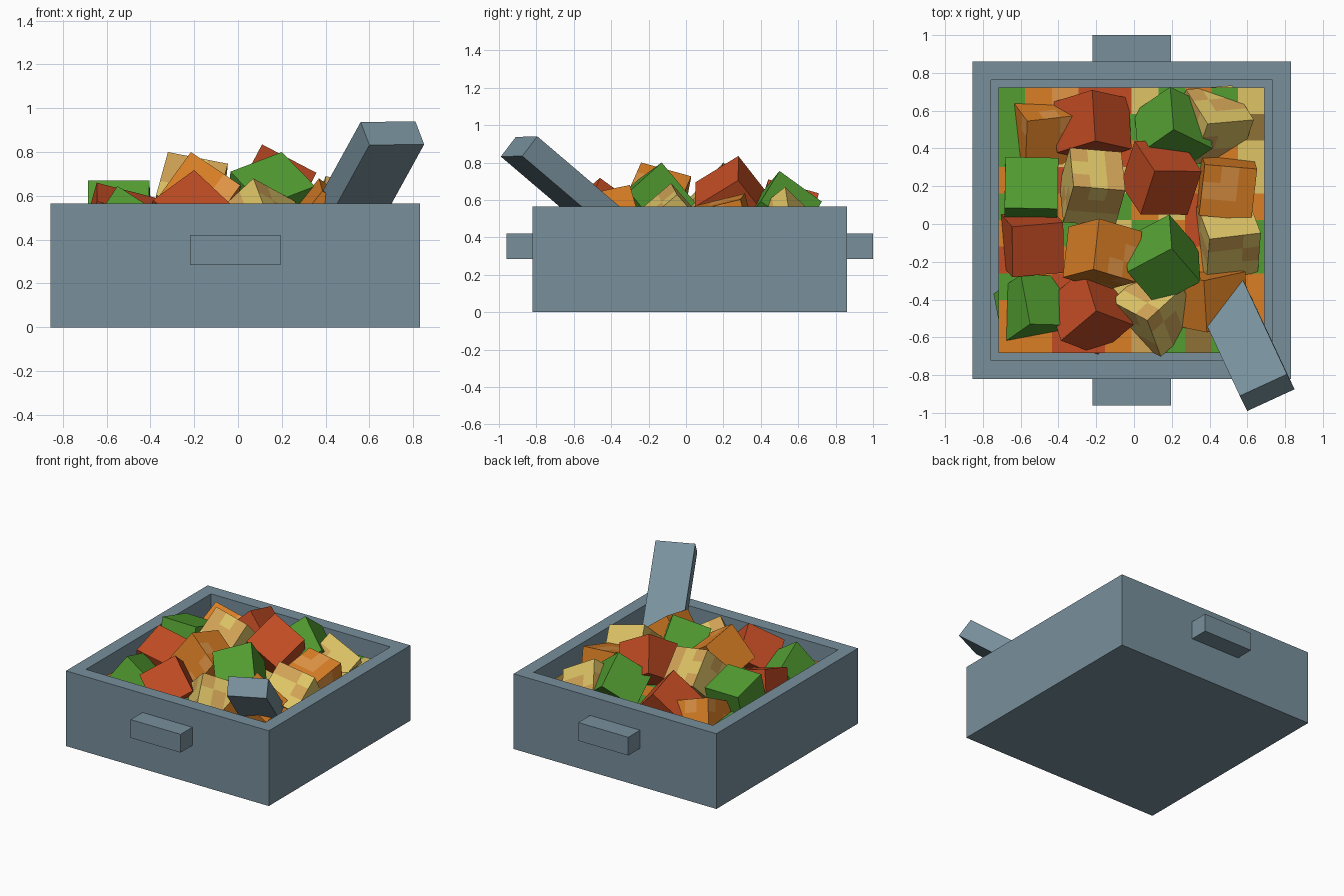
import bpy, bmesh, math, random
from mathutils import Vector

if "Cube" in bpy.data.objects:
    bpy.data.objects.remove(bpy.data.objects["Cube"])

random.seed(4)


def linear(c):
    c /= 255
    return c / 12.92 if c <= 0.04045 else ((c + 0.055) / 1.055) ** 2.4


def material(name, rgb):
    m = bpy.data.materials.new(name)
    m.diffuse_color = [linear(c) for c in rgb] + [1]
    m.use_nodes = True
    m.node_tree.nodes["Principled BSDF"].inputs["Base Color"].default_value = m.diffuse_color
    return m


STEEL = material("blue_grey_steel", (120, 144, 156))
MATS = {
    "G": material("green", (83, 157, 49)),
    "R": material("red", (194, 76, 36)),
    "O": material("orange", (218, 127, 37)),
    "L": material("light_orange", (226, 150, 70)),
    "T": material("pale_tan", (222, 196, 102)),
    "D": material("tan", (208, 163, 86)),
    "B": material("brown", (143, 113, 55)),
}


def finish(name, bm, mats):
    bmesh.ops.recalc_face_normals(bm, faces=bm.faces)
    me = bpy.data.meshes.new(name)
    bm.to_mesh(me)
    bm.free()
    for m in mats:
        me.materials.append(m)
    ob = bpy.data.objects.new(name, me)
    bpy.context.collection.objects.link(ob)
    return ob


def block(corner, a, b, c):
    """Box spanned by three edge vectors from one corner."""
    bm = bmesh.new()
    bmesh.ops.create_cube(bm, size=1)
    for v in bm.verts:
        u = v.co + Vector((0.5, 0.5, 0.5))
        v.co = corner + a * u.x + b * u.y + c * u.z
    return bm


def box(lo, hi):
    lo, d = Vector(lo), Vector(hi) - Vector(lo)
    return block(lo, Vector((d.x, 0, 0)), Vector((0, d.y, 0)), Vector((0, 0, d.z)))


# Pan: box with its top inset and pushed down into a cavity
bm = box((-0.855, -0.82, 0), (0.83, 0.86, 0.565))
bm.normal_update()
top = max(bm.faces, key=lambda f: f.calc_center_median().z)
bmesh.ops.inset_region(bm, faces=[top], thickness=0.138)
low = bmesh.ops.extrude_face_region(bm, geom=[top])["geom"]
bmesh.ops.translate(bm, verts=[v for v in low if isinstance(v, bmesh.types.BMVert)],
                    vec=(0, 0, -0.42))
bmesh.ops.delete(bm, geom=[top], context="FACES_ONLY")
finish("pan", bm, [STEEL])

# Handles front and back
for name, y0, y1 in (("front_handle", -0.96, -0.815), ("back_handle", 0.855, 1.0)):
    finish(name, box((-0.22, y0, 0.285), (0.195, y1, 0.422)), [STEEL])

# Serving spoon handle leaning over the front right corner
finish("spoon_handle", block(Vector((0.60, -0.99, 0.832)), Vector((0.25, 0.115, 0.003)),
                             Vector((-0.04, 0.08, 0.105)), Vector((-0.30, 0.64, -0.545))), [STEEL])

# Patchwork bed of food, rows from back to front
BED = ["GOLRRTGOGTB"[:10],
       "GLORGGOTGB",
       "GOTGROLGOT",
       "OGRDTGROGT",
       "GTORGOTRDO",
       "ORGLTGORGG",
       "RGOTRDGOTG",
       "GORGTOGRLO",
       "OGTRGLOTRO",
       "OORRODGBGO"]
keys = list(MATS)
bm = bmesh.new()
bmesh.ops.create_grid(bm, x_segments=10, y_segments=10, size=0.5)
for f in bm.faces:
    c = f.calc_center_median()
    f.material_index = keys.index(BED[min(9, int((0.5 - c.y) * 10))][min(9, int((c.x + 0.5) * 10))])
for v in bm.verts:
    v.co = (-0.0125 + v.co.x * 1.409, 0.02 + v.co.y * 1.404, 0.455)
finish("food_bed", bm, MATS.values())

# Food cubes: colour, top corner x y z, then plan direction of two falling edges
CUBES = [
    ("O", -0.565, 0.545, 0.64, 0.265, 0.02, 0.0, -0.25),
    ("R", -0.205, 0.44, 0.71, 0.0, 0.265, 0.19, -0.02),
    ("G", 0.21, 0.50, 0.755, -0.19, -0.105, -0.04, 0.21),
    ("T", 0.39, 0.53, 0.67, 0.24, 0.01, -0.06, -0.21),
    ("G", -0.405, 0.08, 0.67, -0.285, 0.01, 0.0, 0.27),
    ("T", -0.32, 0.20, 0.80, 0.27, 0.0, 0.01, 0.20),
    ("R", 0.11, 0.28, 0.835, 0.245, -0.01, -0.065, -0.23),
    ("O", 0.375, 0.315, 0.635, 0.277, -0.025, -0.03, -0.27),
    ("R", -0.645, -0.015, 0.66, 0.27, 0.01, 0.015, -0.265),
    ("O", -0.215, -0.24, 0.80, 0.02, 0.265, -0.16, -0.025),
    ("G", 0.20, -0.13, 0.80, -0.235, -0.11, -0.03, 0.17),
    ("T", 0.40, -0.08, 0.69, 0.27, 0.02, 0.0, -0.21),
    ("G", -0.55, -0.53, 0.645, 0.23, 0.015, -0.03, 0.26),
    ("R", -0.20, -0.46, 0.718, 0.19, -0.08, -0.18, -0.16),
    ("T", 0.07, -0.51, 0.68, 0.17, 0.185, -0.17, 0.12),
    ("O", 0.37, -0.30, 0.68, 0.22, 0.03, 0.03, -0.27),
]
# Main colour -> patch colour and share of patches
PATCH = {"G": ("G", 0), "R": ("R", 0), "O": ("L", 0.12), "T": ("D", 0.4)}
NAMES = {"G": "green_cube", "R": "red_cube", "O": "orange_cube", "T": "tan_cube"}
SIDE = 0.28
for key, x, y, z, ax, ay, bx, by in CUBES:
    a = Vector((ax, ay, -math.sqrt(max(0, SIDE ** 2 - ax * ax - ay * ay)))).normalized()
    b = Vector((bx, by, -math.sqrt(max(0, SIDE ** 2 - bx * bx - by * by)))).normalized()
    # square the two edges up evenly, then derive the third
    p, q = (a + b).normalized(), (a - b).normalized()
    a, b = (p + q).normalized(), (p - q).normalized()
    c = a.cross(b)
    if c.z > 0:
        c = -c
    bm = block(Vector((x, y, z)), a * SIDE, b * SIDE, c * SIDE)
    patch, share = PATCH[key]
    if share:
        bmesh.ops.subdivide_edges(bm, edges=bm.edges, cuts=2, use_grid_fill=True)
        for f in bm.faces:
            f.material_index = int(random.random() < share)
    finish(NAMES[key], bm, [MATS[key], MATS[patch]])
